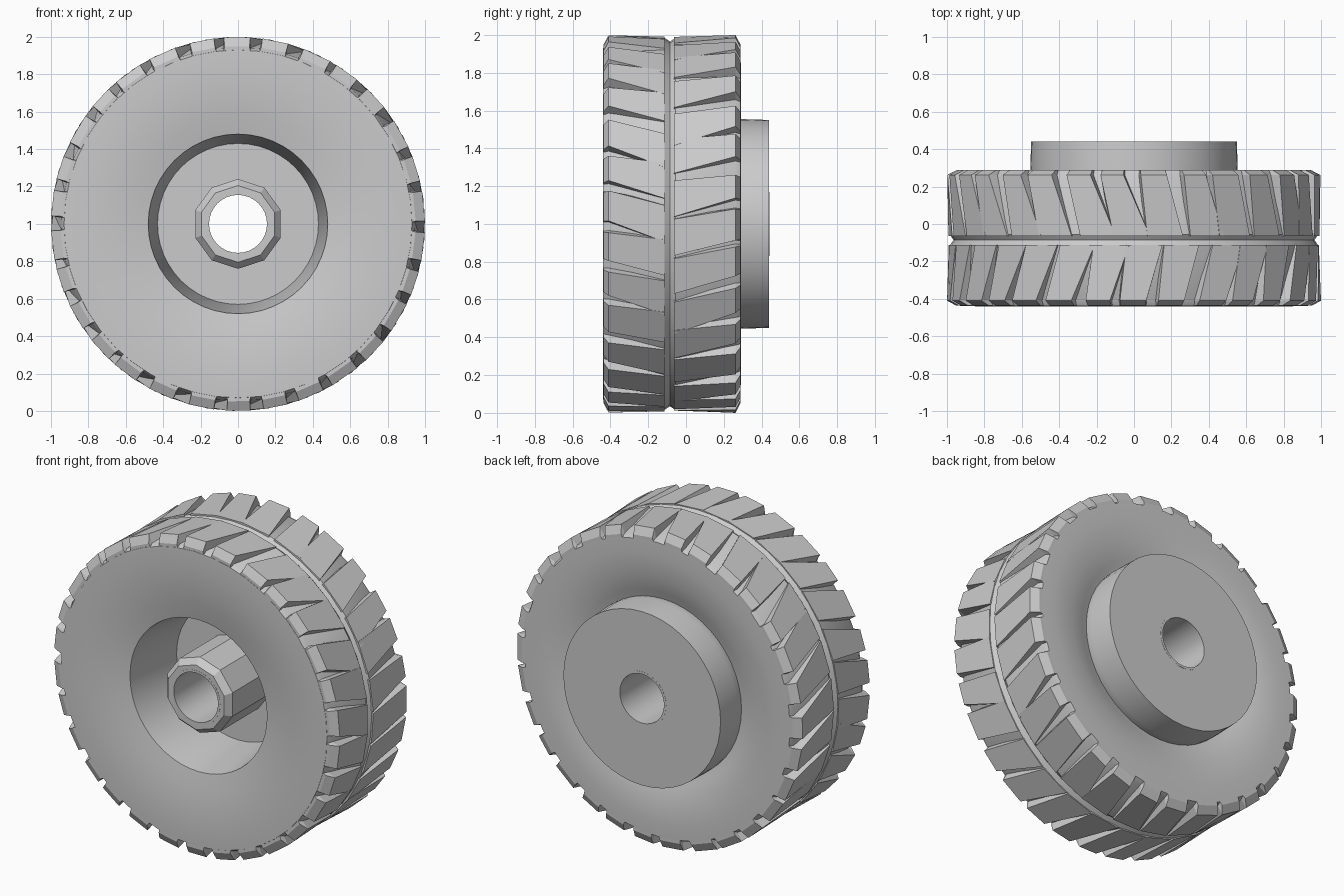
import bpy, bmesh, math, random
from math import sin, cos, pi

cube = bpy.data.objects.get("Cube")
if cube:
    bpy.data.objects.remove(cube, do_unlink=True)

random.seed(4)
mat = bpy.data.materials.new("light grey")
mat.use_nodes = True
GREY = (0.6, 0.6, 0.6, 1)
mat.diffuse_color = GREY
mat.node_tree.nodes["Principled BSDF"].inputs["Base Color"].default_value = GREY

AXLE = 1.0      # height of the wheel axis
MID = -0.085    # y of the tread's centre groove


def point(radius, angle, y):
    """Point around the wheel axis; angle runs from the top towards +x."""
    return (radius * sin(angle), y, AXLE + radius * cos(angle))


def finish(bm, name, smooth_angle=None):
    bmesh.ops.recalc_face_normals(bm, faces=bm.faces)
    mesh = bpy.data.meshes.new(name)
    bm.to_mesh(mesh)
    bm.free()
    mesh.materials.append(mat)
    obj = bpy.data.objects.new(name, mesh)
    bpy.context.collection.objects.link(obj)
    if smooth_angle:
        bpy.ops.object.select_all(action="DESELECT")
        obj.select_set(True)
        bpy.context.view_layer.objects.active = obj
        bpy.ops.object.shade_smooth_by_angle(angle=math.radians(smooth_angle))


def revolve(name, profile, sides, smooth_angle=35):
    """Turn a closed (radius, y) profile around the axle."""
    bm = bmesh.new()
    rings = [[bm.verts.new(point(r, 2 * pi * i / sides, y)) for r, y in profile]
             for i in range(sides)]
    n = len(profile)
    for i in range(sides):
        a, b = rings[i], rings[(i + 1) % sides]
        for j in range(n):
            k = (j + 1) % n
            bm.faces.new((a[j], a[k], b[k], b[j]))
    finish(bm, name, smooth_angle)


# Tyre body: dished sidewalls, gap floors ramping up to the centre groove
revolve("tyre_body", [
    (0.43, 0.0), (0.48, -0.395), (0.58, -0.415), (0.70, -0.432), (0.84, -0.44),
    (0.93, -0.438), (0.945, -0.41), (0.985, MID - 0.03), (0.965, MID),
    (0.985, MID + 0.03), (0.945, 0.26), (0.93, 0.288), (0.84, 0.29),
    (0.70, 0.28), (0.60, 0.25), (0.53, 0.225), (0.43, 0.2)], 48)

# Hub: back disc with the cavity floor, front boss and axle bore
revolve("hub_disc", [(0.16, 0.0), (0.45, 0.0), (0.55, 0.2),
                     (0.555, 0.28), (0.55, 0.44), (0.16, 0.44)], 48)
revolve("hub_boss", [(0.166, -0.42), (0.205, -0.42), (0.24, -0.38),
                     (0.24, 0.02), (0.166, 0.02)], 10, 20)
revolve("axle_sleeve", [(0.155, -0.421), (0.17, -0.421),
                        (0.17, 0.441), (0.155, 0.441)], 32)


def tread_row(name, y_in, y_out, y_wall, count, skew, phase):
    """One row of slanted, uneven lugs whose gaps widen towards the shoulder."""
    bm = bmesh.new()
    pitch = 2 * pi / count
    for i in range(count):
        mid = (i + phase + random.uniform(-0.08, 0.08)) * pitch
        slant = skew * random.uniform(0.6, 1.2)
        shoulder = random.uniform(0.31, 0.42)
        # stations across the lug: y, top radius, half width, slant
        stations = [(y_in, 0.992, 0.49, slant), (y_out, 1.0, shoulder, 0),
                    (y_wall, 0.95, shoulder, 0)]
        loops = []
        for y, top, half, turn in stations:
            c, w = mid + turn, half * pitch
            loops.append([bm.verts.new(point(r, c + w * f, y)) for r, f in
                          ((0.91, -1.1), (top, -0.9), (top, 1), (0.91, 1.1))])
        for a, b in zip(loops, loops[1:]):
            for j in range(4):
                k = (j + 1) % 4
                bm.faces.new((a[j], a[k], b[k], b[j]))
        bm.faces.new(loops[0])
        bm.faces.new(loops[-1])
    finish(bm, name)


tread_row("front_tread_lugs", MID - 0.028, -0.41, -0.437, 30, 0.09, 0.0)
tread_row("back_tread_lugs", MID + 0.022, 0.262, 0.288, 30, 0.09, 0.5)
